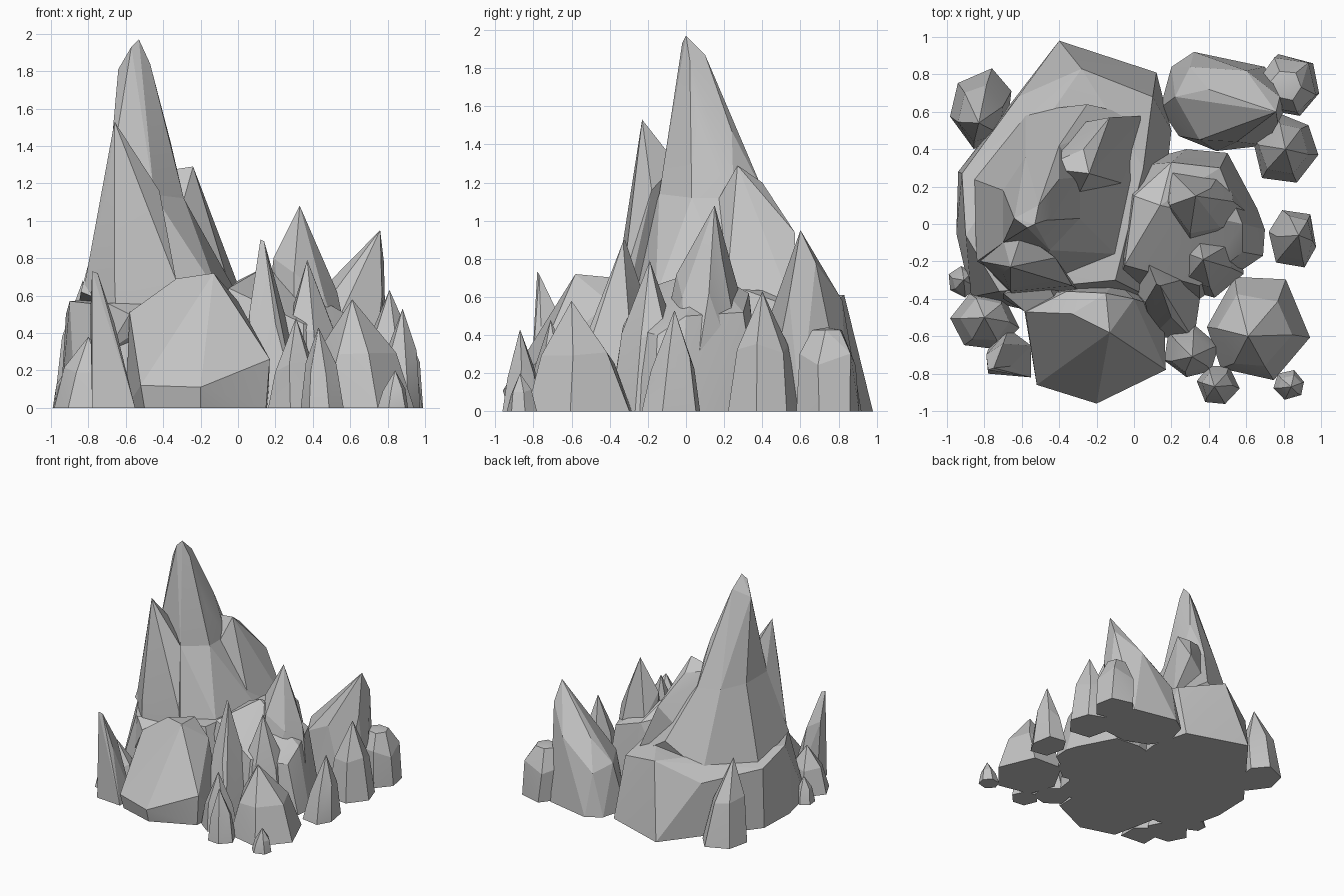
import bpy
import bmesh
import random
from math import cos, sin, pi, radians

random.seed(4)

cube = bpy.data.objects.get("Cube")
if cube:
    bpy.data.objects.remove(cube, do_unlink=True)

# One plain stone colour for everything
stone = bpy.data.materials.new("grey_stone")
stone.use_nodes = True
stone_colour = (.55, .55, .55, 1)
stone.diffuse_color = stone_colour
shader = stone.node_tree.nodes["Principled BSDF"]
shader.inputs["Base Color"].default_value = stone_colour
shader.inputs["Roughness"].default_value = .9


def hull_rock(name, points):
    """Wrap the points in one faceted convex rock."""
    bm = bmesh.new()
    for point in points:
        bm.verts.new(point)
    bmesh.ops.convex_hull(bm, input=list(bm.verts))
    loose = [vert for vert in bm.verts if not vert.link_faces]
    bmesh.ops.delete(bm, geom=loose, context="VERTS")
    bmesh.ops.dissolve_limit(bm, angle_limit=radians(3),
                             verts=list(bm.verts), edges=list(bm.edges))
    bmesh.ops.recalc_face_normals(bm, faces=list(bm.faces))
    mesh = bpy.data.meshes.new(name)
    bm.to_mesh(mesh)
    bm.free()
    mesh.materials.append(stone)
    mesh.shade_smooth()
    mesh.set_sharp_from_angle(angle=radians(12))
    rock = bpy.data.objects.new(name, mesh)
    bpy.context.collection.objects.link(rock)
    return rock


def cliff(name, footprint, crown):
    """A rock with a flat footprint on the ground and free upper corners."""
    return hull_rock(name, [(x, y, 0) for x, y in footprint] + crown)


def shard(name, centre, radii, peak, sides=6, belly=.72, waist=.5, tip=.04):
    """A leaning spike: ground ring, fuller waist ring and a small tip."""
    points = []
    turn = random.uniform(0, pi)
    levels = ((0, 1), (waist, belly), (.97, tip))
    for level, width in levels:
        for i in range(sides):
            angle = turn + 2 * pi * i / sides + random.uniform(-.12, .12)
            wobble = width * random.uniform(.98, 1.08)
            lean = level ** 1.3
            x = centre[0] + (peak[0] - centre[0]) * lean
            y = centre[1] + (peak[1] - centre[1]) * lean
            z = peak[2] * level
            if 0 < level < .9:
                z *= random.uniform(.8, 1.15)
            points.append((x + radii[0] * wobble * cos(angle),
                           y + radii[1] * wobble * sin(angle), z))
    points.append(peak)
    return hull_rock(name, points)


# Wide foot under the tall peak
cliff("mountain_foot",
      [(-.4, .98), (.12, .81), (.2, .5), (.1, -.4), (-.62, -.45),
       (-.87, -.39), (-.95, -.05), (-.94, .28), (-.66, .66)],
      [(-.92, .27, .5), (-.9, -.06, .57), (-.72, -.36, .55),
       (-.28, .83, .61), (.1, .68, .5), (-.62, .68, .45),
       (-.1, -.3, .6), (.05, .3, .64)])

# Tall peak: narrow spire, flaring skirt and a shoulder towards the back
waist_ring = [(-.7, -.1, 1.14), (-.7, .18, 1.14), (-.58, .36, 1.12),
              (-.4, .42, 1.12), (-.29, .25, 1.12), (-.29, .03, 1.12),
              (-.45, -.14, 1.14)]
hull_rock("tall_spire", waist_ring + [
    (-.53, 0, 1.97), (-.51, .1, 1.87), (-.64, .03, 1.81),
    (-.57, -.02, 1.93), (-.47, .02, 1.84),
    (-.36, .08, 1.42), (-.4, .24, 1.47)])
hull_rock("spire_skirt", waist_ring + [
    (-.86, .24, .5), (-.84, -.2, .62), (-.55, -.36, .5),
    (-.1, -.16, .6), (0, .25, .6), (.05, .57, .5),
    (-.25, .64, .7), (-.58, .6, .5)])
hull_rock("peak_shoulder",
          [(-.24, .27, 1.29), (-.27, .4, 1.2), (-.13, .57, .94),
           (-.14, .27, .96), (-.5, .3, 1.25), (-.5, .5, .6),
           (.06, .58, .5), (0, .2, .5), (-.35, .05, .9)])

# Sharp lesser peak on the front right of the mountain
hull_rock("lesser_peak",
          [(-.66, -.23, 1.53), (-.7, -.26, 1.15), (-.82, -.2, .66),
           (-.66, -.36, .7), (-.33, -.33, .68), (-.42, -.18, 1.16),
           (-.6, -.05, 1.3), (-.75, .1, .6), (-.65, -.38, .4),
           (-.3, -.35, .4)])

# Blunt boulder at the front
cliff("front_boulder",
      [(-.5, -.84), (-.2, -.93), (.15, -.77), (.16, -.45),
       (-.1, -.3), (-.6, -.38)],
      [(-.52, -.86, .12), (-.2, -.96, .11), (.17, -.78, .26),
       (-.13, -.58, .72), (-.33, -.48, .69), (-.15, -.37, .7),
       (-.36, -.36, .6), (-.58, -.47, .51), (0, -.4, .57)])
hull_rock("front_ledge",
          [(-.7, -.37, .56), (-.45, -.34, .56), (-.58, -.47, .5),
           (-.4, -.45, .5), (-.7, -.4, .3), (-.4, -.2, .3)])

# Lower massif on the left with its own peaks
cliff("left_massif",
      [(.28, .4), (.5, .38), (.66, .08), (.7, -.03), (.69, -.17),
       (.35, -.4), (-.1, -.35), (-.1, .3)],
      [(.46, .3, .52), (.58, 0, .5), (.58, -.15, .4), (.35, -.33, .45),
       (-.05, -.22, .64), (0, .15, .68), (.14, .1, .75), (.2, .33, .62)])
cliff("left_massif_peak",
      [(.1, .3), (.5, .34), (.66, .02), (.3, -.2)],
      [(.33, .15, 1.08), (.19, .1, .8), (.2, .28, .62), (.41, .19, .8),
       (.53, .12, .62), (.3, -.05, .72), (.46, -.02, .6)])
shard("middle_spike", (.4, -.2), (.2, .19), (.37, -.19, .79))
cliff("front_spike",
      [(0, -.35), (.1, -.6), (.32, -.62), (.36, -.35), (.15, -.2)],
      [(.12, -.32, .9), (.14, -.33, .89), (.06, -.42, .5),
       (.2, -.5, .45), (.25, -.3, .5), (.08, -.22, .6)])

# Ridged rock at the back left
cliff("back_ridge",
      [(.14, .62), (.2, .84), (.32, .92), (.7, .84), (.8, .6),
       (.7, .42), (.44, .39), (.24, .47)],
      [(.76, .6, .95), (.78, .68, .78), (.77, .54, .6), (.64, .6, .8),
       (.55, .57, .7), (.4, .72, .58), (.6, .82, .58), (.22, .68, .4),
       (.3, .84, .35), (.35, .45, .4), (.55, .44, .5)])

# Shards standing around the mountain: centre, radii, peak
shards = {
    "back_right_shard": ((-.81, .62), (.17, .22), (-.83, .54, .68)),
    "left_shard": ((.85, -.08), (.13, .17), (.88, -.06, .53)),
    "back_left_shard": ((.8, .4), (.18, .19), (.81, .4, .63)),
    "front_left_shard": ((.66, -.55), (.27, .28), (.61, -.6, .58)),
    "front_small_shard": ((.3, -.68), (.15, .14), (.31, -.71, .48)),
    "front_thin_shard": ((.45, -.86), (.11, .11), (.43, -.87, .43)),
    "corner_chip": ((.83, -.86), (.08, .08), (.84, -.87, .2)),
    "right_shard": ((-.79, -.52), (.18, .16), (-.8, -.5, .38)),
    "right_chip": ((-.92, -.31), (.075, .08), (-.91, -.3, .22)),
}
for name, (centre, radii, peak) in shards.items():
    shard(name, centre, radii, peak)

# Outward leaning shard at the front right corner
cliff("front_right_shard",
      [(-.78, -.67), (-.78, -.8), (-.55, -.82), (-.55, -.65), (-.67, -.56)],
      [(-.78, -.78, .73), (-.75, -.77, .72), (-.66, -.76, .45),
       (-.7, -.64, .45), (-.79, -.7, .5)])

# Rounded boulder at the back left corner
shard("corner_boulder", (.83, .74), (.165, .165), (.81, .74, .44),
      belly=.95, waist=.65, tip=.5)
